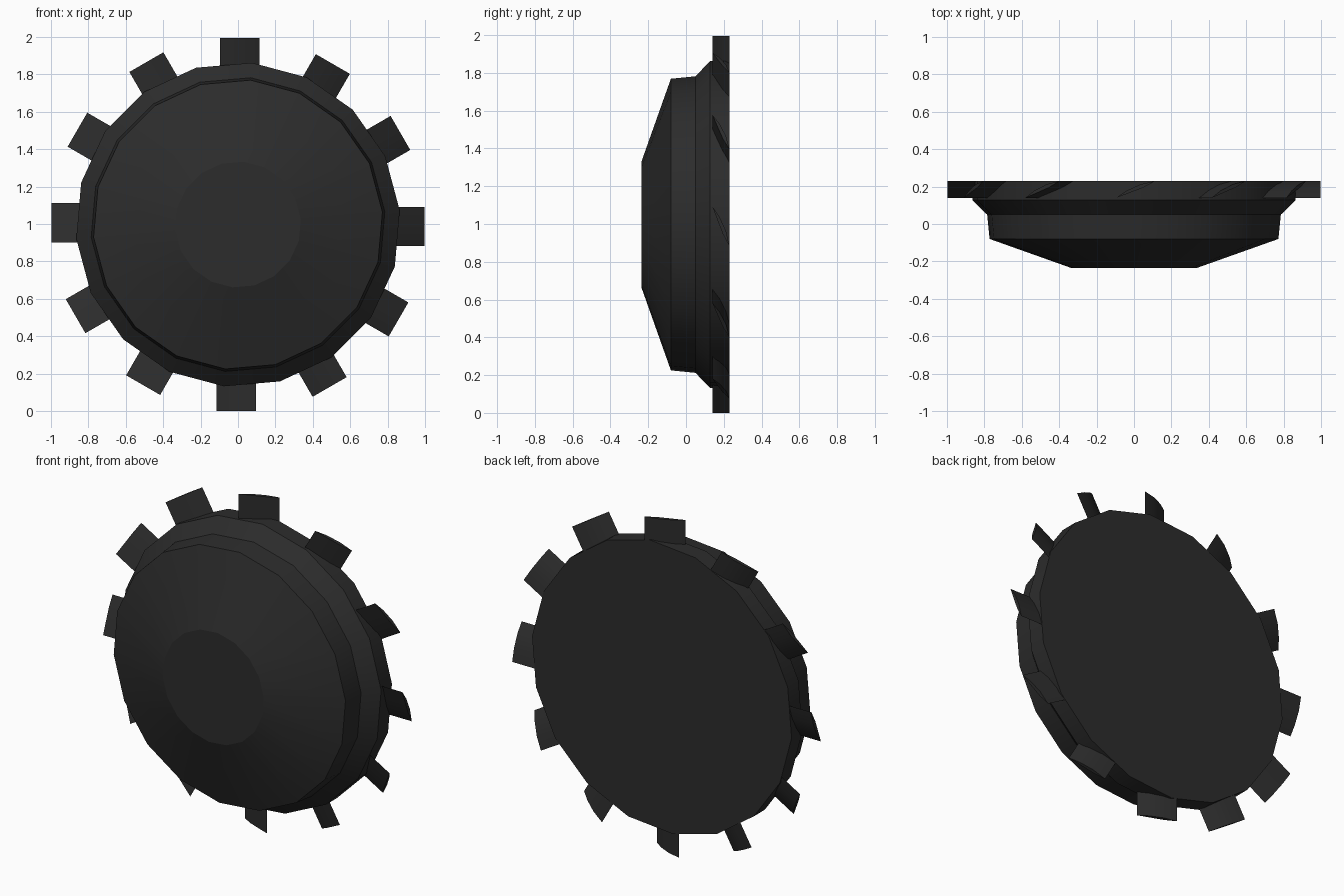
import bpy, bmesh, math
from mathutils import Vector

if "Cube" in bpy.data.objects:
    bpy.data.objects.remove(bpy.data.objects["Cube"])

CZ = 1.003
mat = bpy.data.materials.new("dark charcoal")
mat.diffuse_color = (0.025, 0.025, 0.025, 1)
mat.use_nodes = True
mat.node_tree.nodes["Principled BSDF"].inputs["Base Color"].default_value = mat.diffuse_color


def finish(name, bm, angle):
    bmesh.ops.recalc_face_normals(bm, faces=bm.faces)
    me = bpy.data.meshes.new(name)
    bm.to_mesh(me)
    bm.free()
    me.materials.append(mat)
    ob = bpy.data.objects.new(name, me)
    bpy.context.collection.objects.link(ob)
    bpy.ops.object.select_all(action='DESELECT')
    ob.select_set(True)
    bpy.context.view_layer.objects.active = ob
    bpy.ops.object.shade_smooth_by_angle(angle=math.radians(angle))
    return ob


def polar(r, deg, y):
    # angle runs clockwise from the top as seen from the front
    a = math.radians(deg)
    return Vector((r * math.sin(a), y, CZ + r * math.cos(a)))


# hub: stepped dome lofted through rings along y
profile = [(-0.235, 0.337), (-0.08, 0.775), (0.05, 0.788), (0.127, 0.868), (0.23, 0.868)]
N = 18
bm = bmesh.new()
rings = [[bm.verts.new(polar(r, 5 + 360 * i / N, y)) for i in range(N)] for y, r in profile]
for a, b in zip(rings, rings[1:]):
    for i in range(N):
        j = (i + 1) % N
        bm.faces.new((a[i], a[j], b[j], b[i]))
bm.faces.new(rings[0])
bm.faces.new(rings[-1])
hub = finish("hub_dome", bm, 30)
for p in hub.data.polygons:
    if len(p.vertices) > 4:
        p.use_smooth = False

# blades: thin curved leaf section (tangent, y), swept outwards, slanted front to back
section = [(-0.095, 0.14), (-0.04, 0.178), (0.035, 0.212), (0.115, 0.23),
           (0.05, 0.195), (-0.02, 0.168)]
bm = bmesh.new()
for k in range(12):
    a = math.radians(30 * k)
    out = Vector((math.sin(a), 0, math.cos(a)))
    side = Vector((math.cos(a), 0, -math.sin(a)))
    loops = []
    for r in (0.78, 0.997):
        loops.append([bm.verts.new(Vector((0, y, CZ)) + out * r + side * t) for t, y in section])
    lo, hi = loops
    n = len(section)
    for i in range(n):
        j = (i + 1) % n
        bm.faces.new((lo[i], lo[j], hi[j], hi[i]))
    bm.faces.new(lo)
    bm.faces.new(hi)
finish("fan_blades", bm, 30)

# rest the whole wheel on the ground
low = min(v.co.z for o in bpy.data.objects for v in o.data.vertices)
for o in bpy.data.objects:
    for v in o.data.vertices:
        v.co.z -= low
